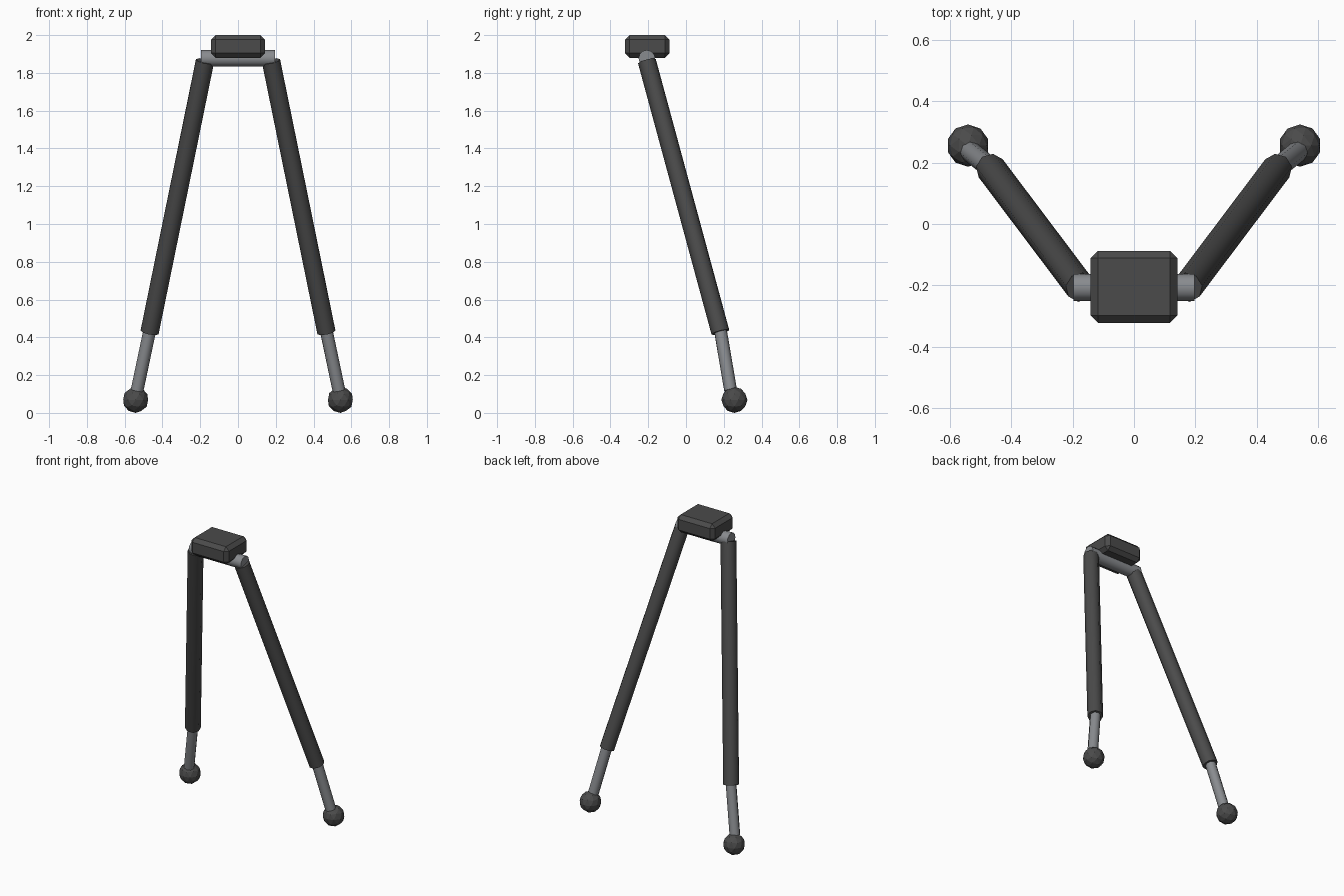
import bpy, math
from mathutils import Vector

if "Cube" in bpy.data.objects:
    bpy.data.objects.remove(bpy.data.objects["Cube"])


def material(name, rgb):
    m = bpy.data.materials.new(name)
    m.diffuse_color = (*rgb, 1)
    m.use_nodes = True
    m.node_tree.nodes["Principled BSDF"].inputs["Base Color"].default_value = m.diffuse_color
    return m


DARK = material("dark grey plastic", (0.07, 0.07, 0.07))
METAL = material("grey metal", (0.25, 0.26, 0.275))


def finish(name, mat, smooth=None):
    ob = bpy.context.object
    ob.name = name
    ob.data.materials.append(mat)
    if smooth:
        bpy.ops.object.shade_smooth_by_angle(angle=math.radians(smooth))
    return ob


def tube(name, a, b, radius, mat, sides=8):
    a, b = Vector(a), Vector(b)
    d = b - a
    bpy.ops.mesh.primitive_cylinder_add(
        vertices=sides, radius=radius, depth=d.length, location=(a + b) / 2,
        rotation=d.to_track_quat('Z', 'Y').to_euler())
    return finish(name, mat, 50)


# bevelled hub block
bpy.ops.mesh.primitive_cube_add(size=1, location=(0, -0.205, 1.94))
hub = bpy.context.object
hub.scale = (0.284, 0.235, 0.12)
bpy.ops.object.transform_apply(location=False, rotation=False, scale=True)
bev = hub.modifiers.new("bevel", 'BEVEL')
bev.width = 0.024
bev.segments = 1
finish("hub_block", DARK)

# hinge bar under the hub
tube("hinge_bar", (-0.197, -0.207, 1.877), (0.197, -0.207, 1.877), 0.044, METAL, 12)

# legs: thick upper tube, thin lower rod, ball foot
for side, s in (("left", -1), ("right", 1)):
    tube(f"{side}_upper_leg", (s * 0.175, -0.207, 1.862), (s * 0.468, 0.182, 0.427),
         0.049, DARK)
    tube(f"{side}_lower_rod", (s * 0.458, 0.175, 0.48), (s * 0.534, 0.236, 0.12),
         0.034, METAL)
    bpy.ops.mesh.primitive_ico_sphere_add(
        subdivisions=2, radius=0.069, location=(s * 0.542, 0.256, 0.069))
    finish(f"{side}_ball_foot", DARK)
